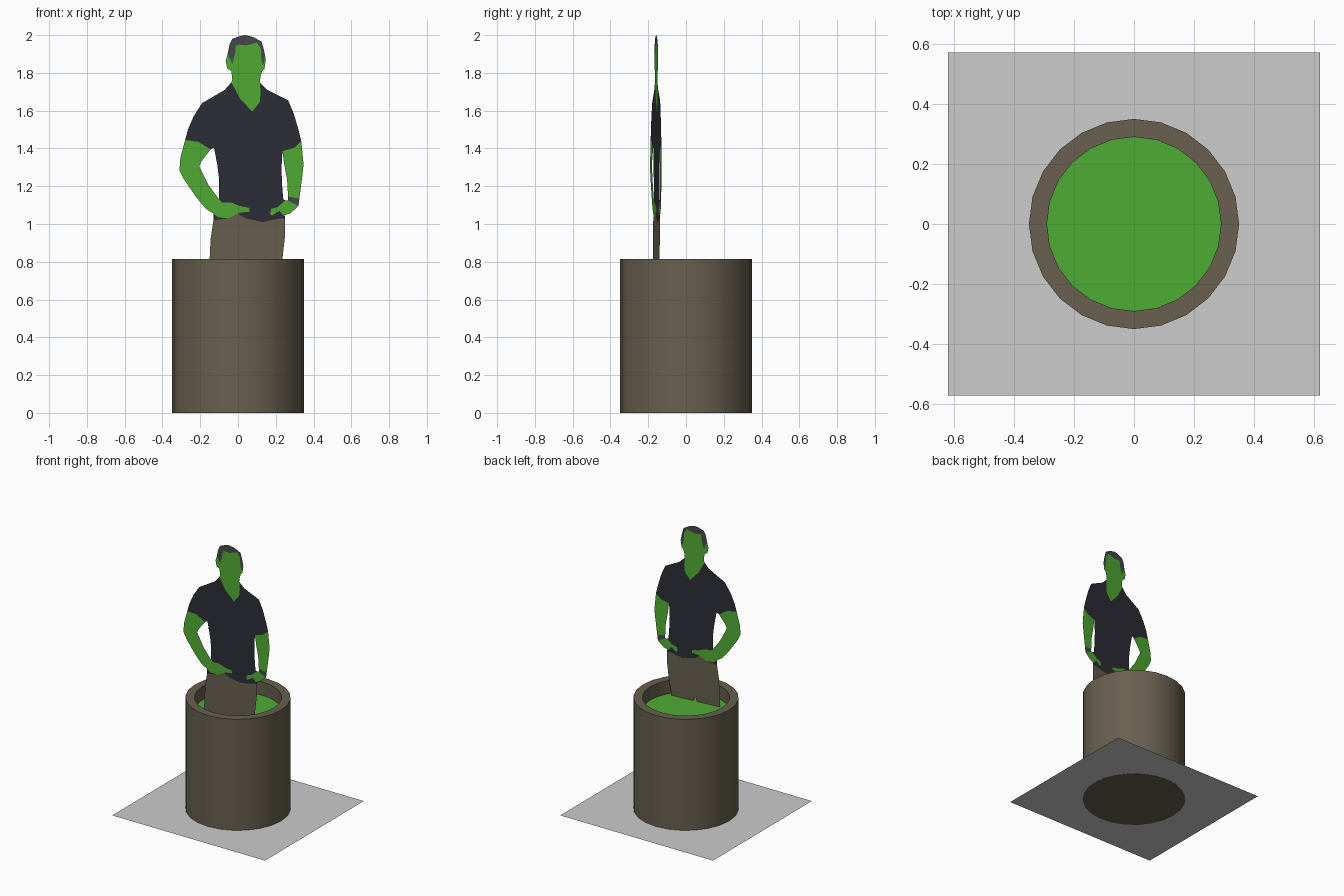
import bpy, bmesh, math


def material(name, rgb):
    lin = [(c / 255 / 12.92) if c < 11 else ((c / 255 + 0.055) / 1.055) ** 2.4 for c in rgb]
    m = bpy.data.materials.new(name)
    m.diffuse_color = (*lin, 1)
    return m


GREEN = material("bright green", (80, 172, 52))
BROWN = material("olive brown", (104, 96, 80))
NAVY = material("dark navy", (45, 45, 55))
HAIR = material("charcoal", (70, 72, 76))
GREY = material("light grey", (204, 204, 204))


def finish(name, bm, mat):
    me = bpy.data.meshes.new(name)
    bm.to_mesh(me)
    bm.free()
    me.materials.append(mat)
    ob = bpy.data.objects.new(name, me)
    bpy.context.collection.objects.link(ob)
    return ob


def cutout(name, outline, mat):
    """Flat piece of the standing figure, drawn in x/z on a slightly turned plane."""
    bm = bmesh.new()
    f = bm.faces.new([bm.verts.new((x, -0.16 + 0.092 * (x - 0.015), z)) for x, z in outline])
    f.normal_update()
    if f.normal.y > 0:
        f.normal_flip()
    bmesh.ops.triangulate(bm, faces=[f], ngon_method='EAR_CLIP')
    return finish(name, bm, mat)


def ring(bm, r, z, n=24):
    return [bm.verts.new((r * math.cos(2 * math.pi * i / n), r * math.sin(2 * math.pi * i / n), z))
            for i in range(n)]


# Base plate
bm = bmesh.new()
bm.faces.new([bm.verts.new((x, y, 0.001)) for x, y in
              ((-0.62, -0.572), (0.62, -0.572), (0.62, 0.572), (-0.62, 0.572))])
finish("base_plate", bm, GREY)

# Barrel: outer wall, rim, inner wall, closed bottom
bm = bmesh.new()
rings = [ring(bm, r, z) for r, z in ((0.35, 0), (0.35, 0.815), (0.29, 0.815), (0.29, 0.715))]
for a, b in zip(rings, rings[1:]):
    for i in range(24):
        j = (i + 1) % 24
        bm.faces.new((a[i], a[j], b[j], b[i]))
bm.faces.new(rings[0][::-1])
barrel = finish("barrel", bm, BROWN)
bpy.context.view_layer.objects.active = barrel
barrel.select_set(True)
bpy.ops.object.shade_smooth_by_angle(angle=math.radians(35))

# Green filling inside the barrel
bm = bmesh.new()
bm.faces.new(ring(bm, 0.29, 0.717))
finish("barrel_filling", bm, GREEN)

# Head: hair and skin share the hairline, skin and shirt share the neckline
hairline = [(-.03, 1.85), (-.015, 1.90), (-.012, 1.94), (0, 1.95), (.04, 1.945),
            (.08, 1.955), (.10, 1.96), (.12, 1.93), (.125, 1.87), (.13, 1.84)]
neckline = [(-.035, 1.75), (.01, 1.665), (.075, 1.595), (.115, 1.645), (.12, 1.70), (.115, 1.75)]
cutout("hair", hairline + [(.14, 1.86), (.14, 1.91), (.125, 1.965), (.08, 1.99), (.04, 2.0),
                           (.01, 1.995), (-.03, 1.98), (-.045, 1.95), (-.055, 1.90)], HAIR)
cutout("head", [(-.055, 1.90), (-.065, 1.865), (-.058, 1.825), (-.035, 1.81), (-.03, 1.765)]
       + neckline + [(.12, 1.785), (.128, 1.81), (.14, 1.82), (.147, 1.87), (.14, 1.91), (.14, 1.86)]
       + hairline[::-1], GREEN)

# Edges shared by the arms and the shirt
left_hem = [(-.28, 1.445), (-.21, 1.435), (-.145, 1.395)]
left_hand = [(-.10, 1.13), (-.085, 1.115), (-.04, 1.115), (.01, 1.095), (.06, 1.085),
             (.06, 1.065), (.01, 1.06), (0, 1.055)]
right_hem = [(.235, 1.385), (.30, 1.405), (.335, 1.44)]
right_hand = [(.24, 1.045), (.22, 1.07), (.18, 1.045), (.17, 1.055), (.175, 1.08),
              (.21, 1.09), (.25, 1.125)]
shirt_hem = [(0, 1.055), (.04, 1.03), (.13, 1.01), (.225, 1.03), (.25, 1.03)]

# Shirt
cutout("shirt", neckline[:1] + [(-.07, 1.71), (-.19, 1.64), (-.235, 1.57), (-.265, 1.50)]
       + left_hem + [(-.127, 1.405), (-.11, 1.315), (-.10, 1.235)] + left_hand + shirt_hem[1:]
       + [(.25, 1.045)] + right_hand + [(.24, 1.13), (.235, 1.18), (.23, 1.29)] + right_hem
       + [(.32, 1.50), (.295, 1.585), (.265, 1.655), (.155, 1.71)] + neckline[:0:-1], NAVY)
cutout("shirt_side_hem", [(-.13, 1.055), (-.13, 1.02), (-.05, 1.03), (-.105, 1.035)], NAVY)

# Arms and wristband
cutout("left_arm", left_hem[:1] + [(-.305, 1.35), (-.31, 1.285), (-.285, 1.235), (-.22, 1.14),
       (-.17, 1.08), (-.13, 1.055), (-.105, 1.035), (-.05, 1.03)] + left_hand[::-1]
       + [(-.155, 1.205), (-.205, 1.305), (-.195, 1.33)] + left_hem[:0:-1], GREEN)
cutout("right_forearm", right_hem + [(.347, 1.315), (.34, 1.25), (.325, 1.135), (.265, 1.145),
       (.26, 1.235), (.245, 1.315)], GREEN)
cutout("right_hand", right_hand + [(.265, 1.125), (.29, 1.11), (.32, 1.095), (.275, 1.055)], GREEN)
cutout("wristband", [(.265, 1.145), (.325, 1.135), (.32, 1.095), (.29, 1.11), (.265, 1.125)], HAIR)

# Trousers, running down to the filling
cutout("trousers", [(-.13, 1.02), (-.05, 1.03)] + shirt_hem
       + [(.25, .945), (.235, .815), (.215, .717), (.05, .717), (.035, .75), (.02, .717),
          (-.155, .717), (-.15, .815), (-.145, .92)], BROWN)
